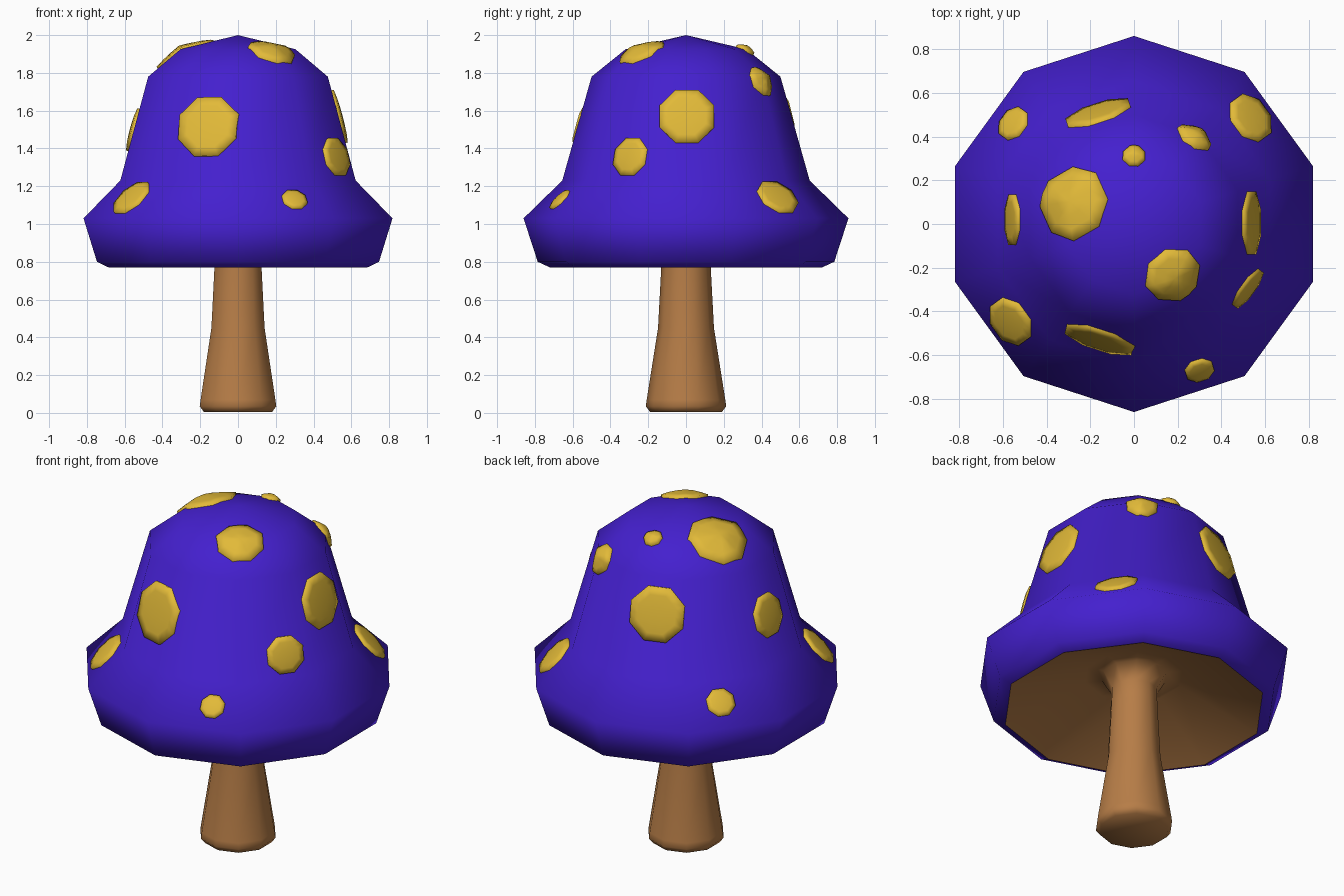
import bpy, bmesh, math
from mathutils import Vector
from mathutils.bvhtree import BVHTree

if "Cube" in bpy.data.objects:
    bpy.data.objects.remove(bpy.data.objects["Cube"])


def material(name, rgb):
    m = bpy.data.materials.new(name)
    m.diffuse_color = (*rgb, 1)
    m.use_nodes = True
    m.node_tree.nodes["Principled BSDF"].inputs["Base Color"].default_value = m.diffuse_color
    return m


purple = material("purple", (0.058, 0.014, 0.62))
yellow = material("yellow", (0.76, 0.49, 0.04))
brown = material("brown", (0.47, 0.205, 0.063))
SIDES = 10


def finish(bm, name, mat, angle):
    me = bpy.data.meshes.new(name)
    bm.to_mesh(me)
    bm.free()
    ob = bpy.data.objects.new(name, me)
    bpy.context.collection.objects.link(ob)
    me.materials.append(mat)
    bpy.ops.object.select_all(action='DESELECT')
    ob.select_set(True)
    bpy.context.view_layer.objects.active = ob
    bpy.ops.object.shade_smooth_by_angle(angle=math.radians(angle))
    return ob


def lathe(profile):
    """Ten-sided revolve of (radius, z) points, outside on the right of travel."""
    bm = bmesh.new()
    rings = []
    for r, z in profile:
        if r == 0:
            rings.append([bm.verts.new((0, 0, z))] * SIDES)
        else:
            rings.append([bm.verts.new((r * math.cos(math.pi / 2 + i * math.tau / SIDES),
                                        r * math.sin(math.pi / 2 + i * math.tau / SIDES), z))
                          for i in range(SIDES)])
    for a, b in zip(rings, rings[1:]):
        for i in range(SIDES):
            j = (i + 1) % SIDES
            bm.faces.new(list(dict.fromkeys((a[i], a[j], b[j], b[i]))))
    bm.normal_update()
    return bm


# Cap dome with flared brim
cap = lathe([(0.72, 0.77), (0.785, 0.80), (0.86, 1.03), (0.655, 1.23),
             (0.50, 1.78), (0.32, 1.925), (0, 2.0)])
tree = BVHTree.FromBMesh(cap)
finish(cap, "cap", purple, 75)

# Stem, flaring at the top into the hollow underside of the cap
finish(lathe([(0, 0.005), (0.19, 0.005), (0.213, 0.035), (0.208, 0.07), (0.148, 0.45),
              (0.131, 0.77), (0.128, 0.88), (0.18, 0.97), (0.27, 0.97), (0.72, 0.77)]),
       "stem_and_underside", brown, 75)

# Octagonal domed spots draped on the cap: x, y, z, radius
spots = [(-0.29, 0.10, 1.935, 0.18), (0.18, -0.24, 1.92, 0.139), (0, 0.315, 1.93, 0.057),
         (0.28, 0.395, 1.76, 0.098), (0.54, 0.49, 1.15, 0.12), (-0.165, 0.51, 1.585, 0.163),
         (-0.56, 0.02, 1.50, 0.125), (-0.57, -0.45, 1.145, 0.12), (-0.16, -0.53, 1.515, 0.174),
         (0.54, 0.005, 1.57, 0.156), (0.52, -0.295, 1.355, 0.11), (0.3, -0.67, 1.13, 0.07),
         (-0.56, 0.465, 1.15, 0.083)]
for n, (x, y, z, r) in enumerate(spots):
    bm = bmesh.new()
    centre, up = tree.find_nearest(Vector((x, y, z)))[:2]
    for _ in range(2):  # average the surface direction under the spot
        side = up.cross(Vector((0, 0, 1))).normalized()
        other = up.cross(side)
        rim = [(math.cos(a) * side + math.sin(a) * other) * r
               for a in (math.pi / 8 + k * math.pi / 4 for k in range(8))]
        up = sum((tree.find_nearest(centre + v)[1] for v in rim), Vector()).normalized()
    # outline with edge midpoints, so that the plate follows the cap
    outline = [p for i in range(8) for p in (rim[i], (rim[i] + rim[(i + 1) % 8]) / 2)]
    rings = []
    for scale, lift in ((1, -0.012), (1, 0.012), (0.7, 0.018), (0.35, 0.021)):
        rings.append([bm.verts.new(tree.find_nearest(centre + v * scale)[0] + up * lift)
                      for v in outline])
    mid = bm.verts.new(centre + up * 0.022)
    for i in range(16):
        j = (i + 1) % 16
        for a, b in zip(rings, rings[1:]):
            bm.faces.new((a[i], a[j], b[j], b[i]))
        bm.faces.new((rings[-1][i], rings[-1][j], mid))
    bm.normal_update()
    if sum(f.normal.dot(up) for f in mid.link_faces) < 0:
        bmesh.ops.reverse_faces(bm, faces=bm.faces)
    finish(bm, f"spot_{n + 1}", yellow, 120)
